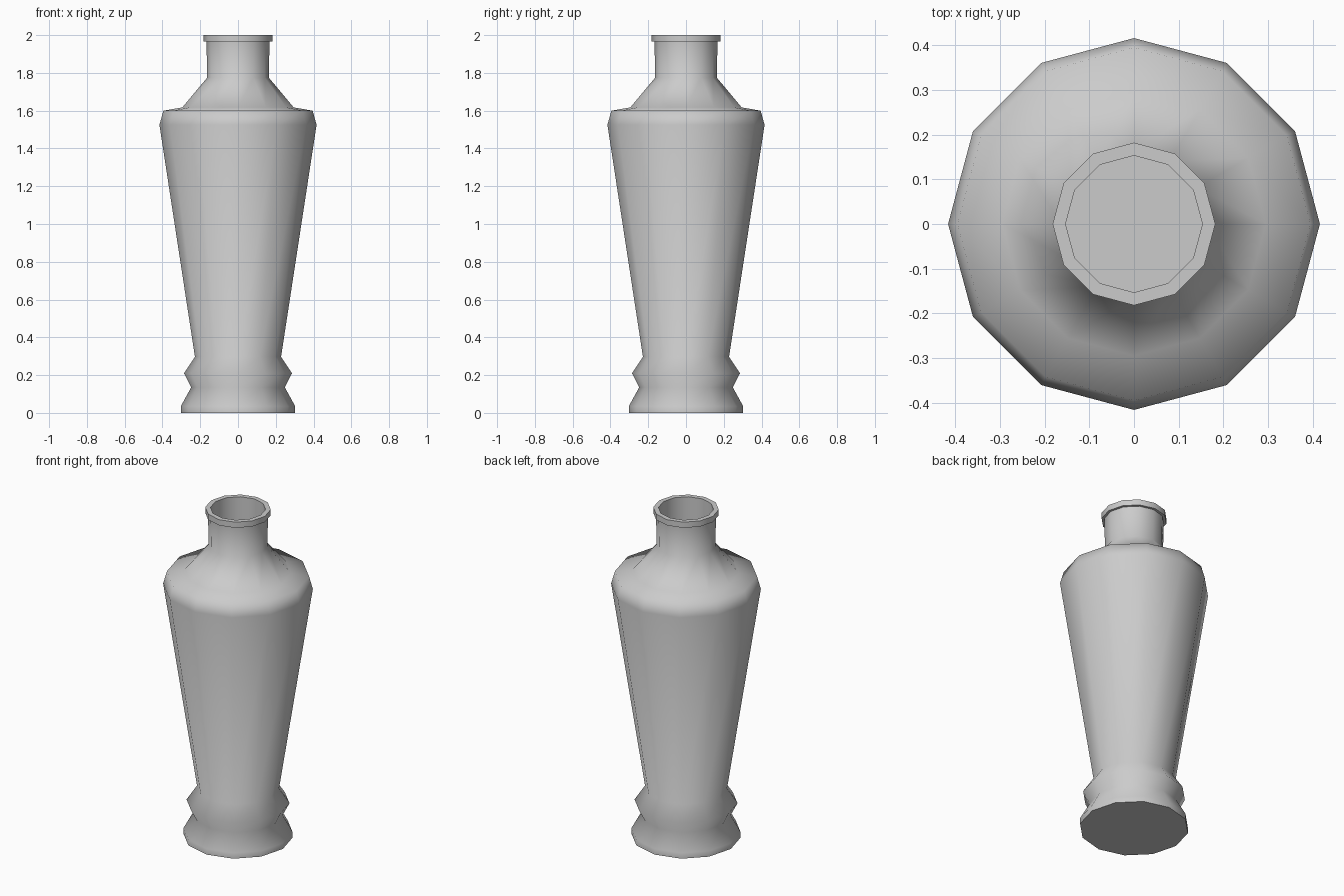
import bpy, bmesh, math

if "Cube" in bpy.data.objects:
    bpy.data.objects.remove(bpy.data.objects["Cube"])

SIDES = 12

# Lathe profile (radius, height): foot, waist, ring, body, shoulder, neck, lip, inner bore
profile = [(0.303, 0.0), (0.303, 0.035), (0.248, 0.135), (0.286, 0.21),
           (0.228, 0.297), (0.416, 1.525), (0.395, 1.60), (0.295, 1.617),
           (0.163, 1.775), (0.167, 1.965), (0.182, 1.965), (0.182, 2.0),
           (0.153, 2.0), (0.153, 1.4)]

bm = bmesh.new()
rings = []
for r, z in profile:
    rings.append([bm.verts.new((r * math.cos(2 * math.pi * i / SIDES),
                                r * math.sin(2 * math.pi * i / SIDES), z))
                  for i in range(SIDES)])

# Walls between neighbouring rings
for low, high in zip(rings, rings[1:]):
    for i in range(SIDES):
        j = (i + 1) % SIDES
        bm.faces.new((low[i], low[j], high[j], high[i]))

# Underside and inner floor
bm.faces.new(list(reversed(rings[0])))
bm.faces.new(rings[-1])
bmesh.ops.recalc_face_normals(bm, faces=bm.faces[:])

mesh = bpy.data.meshes.new("vase")
bm.to_mesh(mesh)
bm.free()
vase = bpy.data.objects.new("vase", mesh)
bpy.context.collection.objects.link(vase)

# Smooth body with crisp lip and foot edges
bpy.context.view_layer.objects.active = vase
vase.select_set(True)
bpy.ops.object.shade_smooth_by_angle(angle=math.radians(75))
